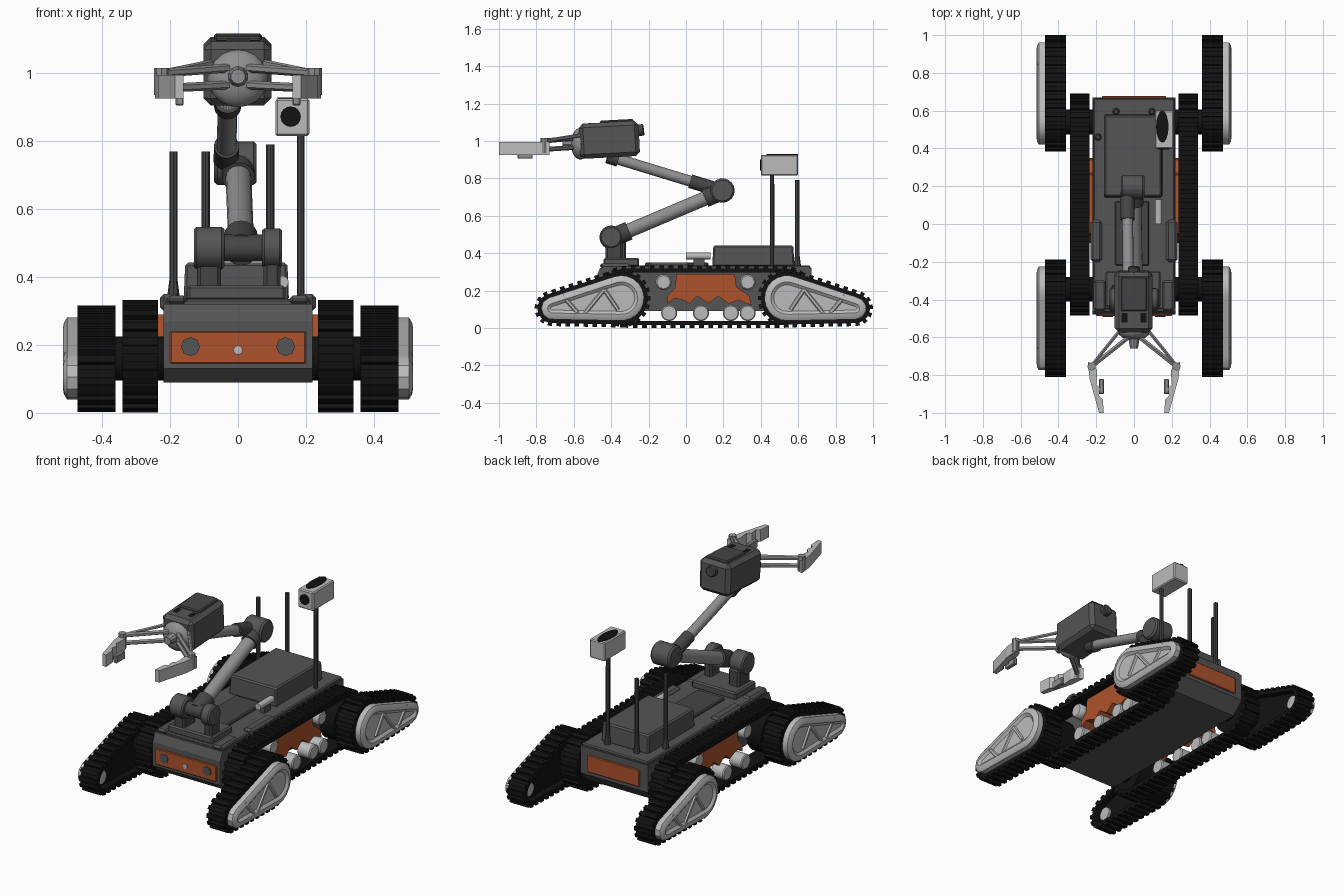
import bpy, bmesh, math
from mathutils import Vector, Matrix

cube = bpy.data.objects.get("Cube")
if cube:
    bpy.data.objects.remove(cube, do_unlink=True)


def material(name, r, g, b):
    m = bpy.data.materials.new(name)
    m.use_nodes = True
    m.diffuse_color = (r, g, b, 1)
    bsdf = m.node_tree.nodes["Principled BSDF"]
    bsdf.inputs["Base Color"].default_value = (r, g, b, 1)
    bsdf.inputs["Roughness"].default_value = 0.8
    return m


BLACK = material("rubber black", 0.006, 0.006, 0.006)
DARK = material("dark grey", 0.09, 0.09, 0.09)
JOINT = material("joint grey", 0.06, 0.06, 0.06)
MID = material("tube grey", 0.28, 0.28, 0.28)
LIGHT = material("light grey", 0.5, 0.5, 0.5)
ORANGE = material("orange", 0.42, 0.085, 0.025)


def finish(name, bm, mat, smooth=35):
    bmesh.ops.recalc_face_normals(bm, faces=bm.faces)
    me = bpy.data.meshes.new(name)
    bm.to_mesh(me)
    bm.free()
    me.materials.append(mat)
    if smooth:
        me.shade_smooth()
        me.set_sharp_from_angle(angle=math.radians(smooth))
    ob = bpy.data.objects.new(name, me)
    bpy.context.collection.objects.link(ob)
    return ob


def bevel(bm, width, segs=1):
    if width:
        bmesh.ops.bevel(bm, geom=bm.edges[:], offset=width, segments=segs,
                        affect='EDGES', profile=0.5)


def box(name, lo, hi, mat, bev=0.0, tilt=0, taper=1.0):
    lo, hi = Vector(lo), Vector(hi)
    size, mid = hi - lo, (lo + hi) / 2
    bm = bmesh.new()
    bmesh.ops.create_cube(bm, size=1)
    for v in bm.verts:
        k = taper if v.co.z > 0 else 1
        v.co = Vector((v.co.x * size.x * k, v.co.y * size.y * k, v.co.z * size.z))
    bevel(bm, bev)
    bmesh.ops.transform(bm, verts=bm.verts, matrix=Matrix.Translation(mid)
                        @ Matrix.Rotation(math.radians(tilt), 4, 'X'))
    return finish(name, bm, mat, 0)


def rod(name, a, b, r, mat, r2=None, sides=16, bev=0.0):
    a, b = Vector(a), Vector(b)
    bm = bmesh.new()
    bmesh.ops.create_cone(bm, cap_ends=True, segments=sides, radius1=r,
                          radius2=r if r2 is None else r2, depth=(b - a).length)
    bevel(bm, bev)
    rot = (b - a).to_track_quat('Z', 'Y').to_matrix().to_4x4()
    bmesh.ops.transform(bm, verts=bm.verts, matrix=Matrix.Translation((a + b) / 2) @ rot)
    return finish(name, bm, mat)


def ball(name, c, scale, mat):
    bm = bmesh.new()
    bmesh.ops.create_uvsphere(bm, u_segments=16, v_segments=10, radius=1)
    bmesh.ops.transform(bm, verts=bm.verts,
                        matrix=Matrix.Translation(c) @ Matrix.Diagonal((*scale, 1)))
    return finish(name, bm, mat)


def prism(name, pts, x0, x1, mat, axis='X', smooth=35, dish=0.0, bev=0.0):
    """Extrude a closed outline; axis X takes (y, z) points, axis Z takes (x, y)."""
    bm = bmesh.new()
    place = (lambda p: (x0, p[0], p[1])) if axis == 'X' else (lambda p: (p[0], p[1], x0))
    face = bm.faces.new([bm.verts.new(place(p)) for p in pts])
    vec = Vector((x1 - x0, 0, 0)) if axis == 'X' else Vector((0, 0, x1 - x0))
    ext = bmesh.ops.extrude_face_region(bm, geom=[face])["geom"]
    bmesh.ops.translate(bm, vec=vec, verts=[g for g in ext if isinstance(g, bmesh.types.BMVert)])
    bmesh.ops.recalc_face_normals(bm, faces=bm.faces)
    cap = [g for g in ext if isinstance(g, bmesh.types.BMFace)]
    if bev:
        # rounded shoulder towards the outer face
        bmesh.ops.inset_region(bm, faces=cap, thickness=bev, depth=bev * 0.6)
    if dish:
        bmesh.ops.inset_region(bm, faces=cap, thickness=0.018, depth=0.003)
        bmesh.ops.inset_region(bm, faces=cap, thickness=0.016, depth=-dish)
    return finish(name, bm, mat, smooth)


def belt_path(a, b, n, shrink=0.0):
    """Evenly spaced (point, normal) pairs around a belt over two pulleys (y, z, r)."""
    ca, cb = Vector(a[:2]), Vector(b[:2])
    ra, rb = a[2] - shrink, b[2] - shrink
    d = cb - ca
    phi, al = math.atan2(d.y, d.x), math.acos((ra - rb) / d.length)
    raw = []
    for c, r, s, e in ((cb, rb, phi - al, phi + al), (ca, ra, phi + al, phi + 2 * math.pi - al)):
        for i in range(25):
            t = s + (e - s) * i / 24
            nrm = Vector((math.cos(t), math.sin(t)))
            raw.append((c + nrm * r, nrm))
    raw.append(raw[0])
    lens = [(raw[i + 1][0] - raw[i][0]).length for i in range(len(raw) - 1)]
    out, i, done = [], 0, 0.0
    for k in range(n):
        want = sum(lens) * k / n
        while done + lens[i] < want:
            done += lens[i]
            i += 1
        f = (want - done) / lens[i]
        out.append((raw[i][0].lerp(raw[i + 1][0], f), raw[i][1].lerp(raw[i + 1][1], f).normalized()))
    return out


def track(name, a, b, x0, x1, lugs):
    """Closed rubber belt with raised square lugs."""
    ring = []
    for k, (p, n) in enumerate(belt_path(a, b, lugs * 2)):
        hi, lo, inner = p, p - n * 0.016, p - n * 0.036
        ring += [(lo, inner), (hi, inner)] if k % 2 == 0 else [(hi, inner), (lo, inner)]
    bm = bmesh.new()
    rows = [[bm.verts.new((x, *q)) for x, q in
             ((x0, o), (x1, o), (x1, i), (x0, i))] for o, i in ring]
    for k, row in enumerate(rows):
        nxt = rows[(k + 1) % len(rows)]
        for j in range(4):
            bm.faces.new((row[j], row[(j + 1) % 4], nxt[(j + 1) % 4], nxt[j]))
    bmesh.ops.remove_doubles(bm, verts=bm.verts, dist=0.0005)
    return finish(name, bm, mat=BLACK, smooth=0)


# Chassis
hull = [(-0.44, 0.09), (0.6, 0.09), (0.67, 0.16), (0.67, 0.32), (-0.46, 0.32),
        (-0.48, 0.27), (-0.48, 0.13)]
prism("chassis", hull, -0.22, 0.22, DARK, smooth=0)
box("deck", (-0.215, -0.45, 0.315), (0.215, 0.665, 0.335), DARK, 0.006)
box("rear_equipment_box", (-0.16, 0.14, 0.33), (0.15, 0.58, 0.442), DARK, 0.008, taper=0.97)
box("arm_base", (-0.15, -0.44, 0.33), (0.14, -0.25, 0.375), DARK, 0.008)
box("deck_ridge", (-0.1, -0.22, 0.33), (0.08, 0.12, 0.35), JOINT, 0.006)
rod("deck_light", (0.13, 0.0, 0.385), (0.13, 0.13, 0.385), 0.019, LIGHT, sides=12)
box("deck_light_mount", (0.115, 0.04, 0.33), (0.145, 0.1, 0.37), DARK)
for s, side in ((1, "left"), (-1, "right")):
    box(side + "_deck_fender", (s * 0.2 - 0.03, -0.2, 0.3), (s * 0.2 + 0.03, 0.02, 0.35), DARK, 0.012)
    box(side + "_front_shoulder", (s * 0.18 - 0.03, -0.46, 0.32), (s * 0.18 + 0.03, -0.3, 0.345), DARK, 0.01)

# Orange end panels with lamps
box("front_panel", (-0.2, -0.488, 0.145), (0.2, -0.475, 0.24), ORANGE, 0.004)
box("rear_panel", (-0.17, 0.665, 0.18), (0.17, 0.678, 0.28), ORANGE, 0.004)
for s, side in ((1, "left"), (-1, "right")):
    rod(side + "_front_lamp", (s * 0.14, -0.486, 0.195), (s * 0.14, -0.493, 0.195), 0.028, DARK, sides=8)
rod("front_sensor", (0, -0.486, 0.185), (0, -0.493, 0.185), 0.014, LIGHT, sides=8)

# Running gear, mirrored left and right
FRONT, REAR = (-0.32, 0.167, 0.166), (0.525, 0.167, 0.166)
scallop = [(-0.1, 0.13), (-0.06, 0.16), (-0.02, 0.15), (0.02, 0.13), (0.06, 0.17), (0.12, 0.13),
           (0.17, 0.17), (0.23, 0.13), (0.28, 0.15), (0.35, 0.12), (0.34, 0.17), (0.27, 0.22),
           (0.26, 0.29), (-0.05, 0.29), (-0.06, 0.21), (-0.1, 0.17)]
for s, side in ((1, "left"), (-1, "right")):
    track(side + "_main_track", FRONT, REAR, s * 0.235, s * 0.34, 54)
    prism(side + "_side_panel", scallop, s * 0.215, s * 0.3, ORANGE, smooth=0)
    for y in (-0.09, 0.08, 0.24, 0.33):
        rod(side + "_road_wheel", (s * 0.245, y, 0.08), (s * 0.33, y, 0.08), 0.044, LIGHT, sides=12, bev=0.006)
    for y in (-0.12, 0.33):
        rod(side + "_return_roller", (s * 0.245, y, 0.245), (s * 0.32, y, 0.245), 0.045, LIGHT, sides=8, bev=0.008)
    for end, hub, tip in (("front", (-0.345, 0.16, 0.157), (-0.715, 0.105, 0.095)),
                          ("rear", (0.54, 0.16, 0.157), (0.905, 0.105, 0.095))):
        part = side + "_" + end
        y, z = hub[:2]
        rod(part + "_drive_wheel", (s * 0.24, y, z), (s * 0.335, y, z), 0.125, BLACK, sides=20)
        rod(part + "_axle", (s * 0.2, y, z), (s * 0.42, y, z), 0.065, BLACK)
        track(part + "_flipper_track", hub, tip, s * 0.36, s * 0.472, 32)
        core = [p for p, n in belt_path(hub, tip, 40, 0.034)]
        prism(part + "_flipper_core", core, s * 0.4, s * 0.468, BLACK)
        shell = [p for p, n in belt_path(hub, tip, 36, 0.036)]
        prism(part + "_flipper_shell", shell, s * 0.465, s * 0.503, LIGHT, bev=0.016, dish=0.012)
        # diagonal ribs across the shell, and a small idler on the inside
        for f, g in ((0.25, 0.05), (0.25, 0.55), (0.85, 0.6)):
            h, t = Vector(hub[:2]), Vector(tip[:2])
            a, b = h.lerp(t, f), h.lerp(t, g)
            rod(part + "_shell_rib", (s * 0.502, a.x, a.y + 0.06), (s * 0.502, b.x, b.y - 0.06), 0.012, LIGHT, sides=6)
        rod(part + "_idler", (s * 0.385, *tip[:2]), (s * 0.41, *tip[:2]), 0.04, LIGHT, sides=10)

# Aerials and camera mast
for name, x, y, top in (("left_aerial", 0.095, 0.595, 0.79), ("right_aerial", -0.095, 0.595, 0.77),
                        ("outer_aerial", -0.19, 0.46, 0.77)):
    rod(name, (x, y, 0.33), (x, y, top), 0.012, JOINT, sides=8)
    rod(name + "_foot", (x, y, 0.33), (x, y, 0.4), 0.02, JOINT, r2=0.011, sides=8)
rod("camera_mast", (0.185, 0.46, 0.33), (0.185, 0.46, 0.83), 0.011, JOINT, sides=8)
box("camera_housing", (0.11, 0.4, 0.815), (0.21, 0.6, 0.925), LIGHT, 0.006)
rod("camera_lens", (0.155, 0.402, 0.872), (0.155, 0.395, 0.872), 0.03, BLACK)
oval = [(0.15 + 0.033 * math.cos(t), 0.515 + 0.085 * math.sin(t))
        for t in (i * math.pi / 8 for i in range(16))]
prism("camera_top_plate", oval, 0.922, 0.929, BLACK, axis='Z', smooth=0)

# Shoulder, arm tubes and elbow
rod("shoulder_axle", (-0.12, -0.4, 0.485), (0.12, -0.4, 0.485), 0.04, JOINT)
rod("shoulder_motor", (-0.13, -0.4, 0.485), (-0.04, -0.4, 0.485), 0.064, DARK, sides=14, bev=0.008)
rod("shoulder_hub", (0.07, -0.4, 0.485), (0.13, -0.4, 0.485), 0.06, DARK, sides=14, bev=0.008)
box("shoulder_motor_post", (-0.12, -0.43, 0.35), (-0.05, -0.32, 0.47), JOINT, 0.01)
box("shoulder_hub_post", (0.075, -0.43, 0.35), (0.125, -0.34, 0.47), JOINT, 0.01)
shoulder, elbow, wrist = Vector((0.01, -0.4, 0.48)), Vector((0.0, 0.19, 0.73)), Vector((-0.03, -0.42, 0.92))
fore = Vector((-0.035, 0.17, 0.74))
rod("lower_arm", shoulder, elbow, 0.038, MID)
rod("lower_arm_socket", shoulder, shoulder.lerp(elbow, 0.16), 0.05, JOINT)
rod("lower_arm_collar", shoulder.lerp(elbow, 0.85), elbow, 0.048, JOINT)
rod("elbow", (-0.07, 0.195, 0.735), (0.055, 0.195, 0.735), 0.066, DARK, sides=18, bev=0.01)
rod("upper_arm", fore, wrist, 0.029, MID)
rod("upper_arm_collar", fore, fore.lerp(wrist, 0.25), 0.037, JOINT)
rod("wrist_collar", fore.lerp(wrist, 0.9), wrist, 0.04, JOINT)

# Gripper head
box("head", (-0.102, -0.57, 0.912), (0.098, -0.25, 1.1), DARK, 0.022, tilt=3)
rod("head_rear_knob", (0, -0.27, 1.055), (0, -0.225, 1.06), 0.032, JOINT, bev=0.006)
box("head_top_plate", (-0.07, -0.46, 1.09), (0.07, -0.28, 1.113), JOINT, 0.006, tilt=3)
for s in (1, -1):
    box("head_vent", (s * 0.05 - 0.015, -0.52, 1.088), (s * 0.05 + 0.015, -0.47, 1.096), BLACK, tilt=3)
ball("head_nose", (0, -0.565, 0.985), (0.088, 0.05, 0.085), MID)
rod("gripper_hub", (0, -0.58, 0.99), (0, -0.66, 0.99), 0.035, MID, r2=0.022, sides=10)

# Gripper linkage and fingers
for s, side in ((1, "left"), (-1, "right")):
    for z0, z1 in ((1.015, 1.0), (0.965, 0.955)):
        rod(side + "_gripper_link", (s * 0.03, -0.6, z0), (s * 0.225, -0.755, z1), 0.013, MID, sides=6)
    rod(side + "_gripper_brace", (s * 0.08, -0.57, 1.03), (s * 0.225, -0.75, 1.0), 0.01, MID, sides=6)
    rod(side + "_gripper_pivot", (s * 0.225, -0.755, 0.935), (s * 0.225, -0.755, 1.015), 0.022, MID, sides=8)
    finger = [(s * x, y) for x, y in ((0.245, -0.73), (0.235, -0.82), (0.185, -1.0), (0.16, -1.0),
              (0.165, -0.93), (0.185, -0.91), (0.18, -0.87), (0.2, -0.85), (0.195, -0.78), (0.21, -0.74))]
    prism(side + "_finger", finger, 0.925, 0.995, LIGHT, axis='Z', smooth=0)
    box(side + "_finger_tab", (s * 0.172 - 0.012, -0.9, 0.905), (s * 0.172 + 0.012, -0.82, 0.95), MID, 0.004)
